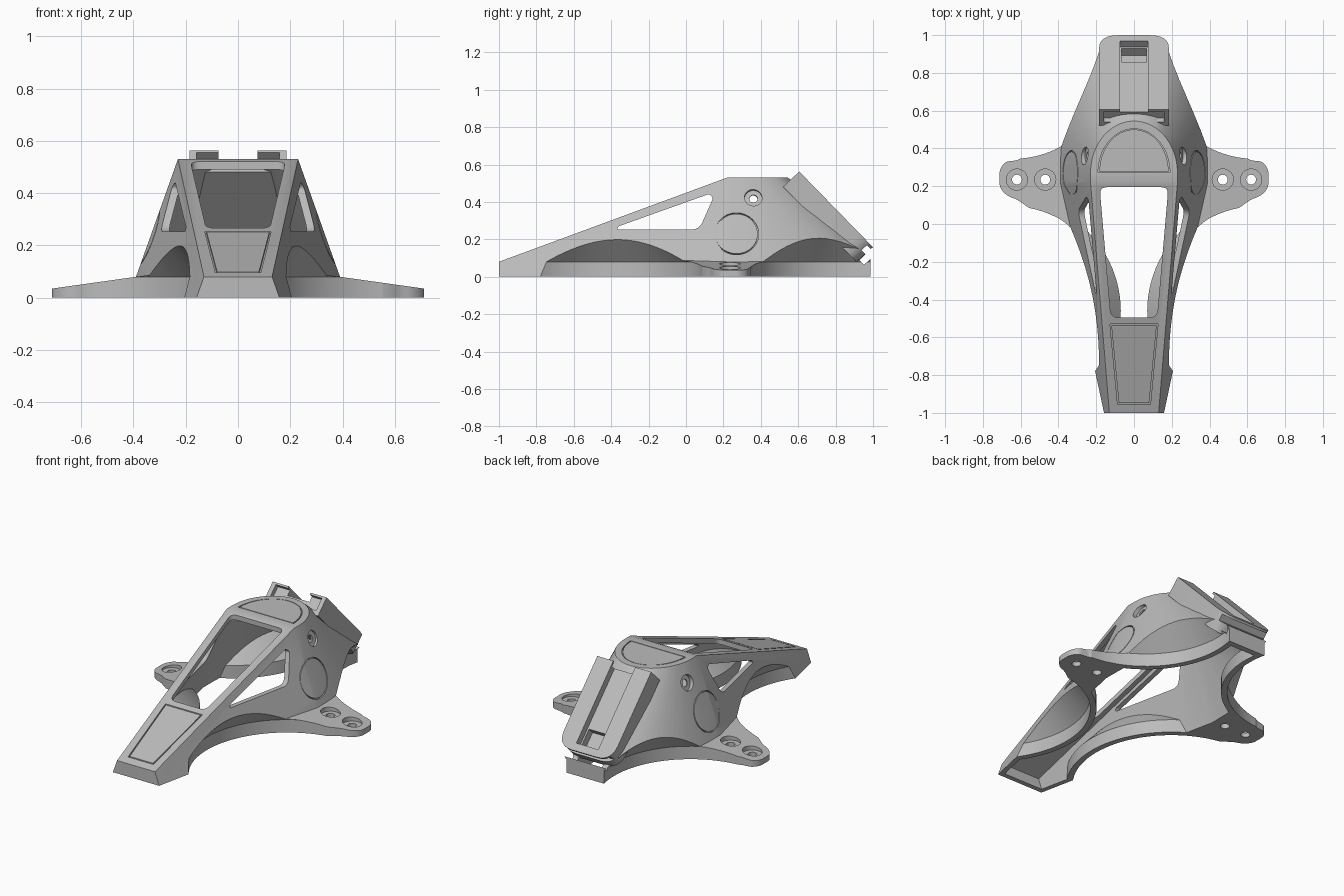
import bpy, bmesh
from math import cos, sin, pi
from mathutils import Matrix, Vector

if "Cube" in bpy.data.objects:
    bpy.data.objects.remove(bpy.data.objects["Cube"])

grey = bpy.data.materials.new("plain_grey")
grey.use_nodes = True
grey.diffuse_color = (0.5, 0.5, 0.5, 1)
grey.node_tree.nodes["Principled BSDF"].inputs["Base Color"].default_value = (0.5, 0.5, 0.5, 1)


def loft(name, rings, matrix=Matrix(), caps=None, cyclic=False):
    """Skin a stack of equal rings; close it with caps or back onto itself."""
    bm = bmesh.new()
    rows = [[bm.verts.new(matrix @ Vector(p)) for p in r] for r in rings]
    n = len(rows[0])
    pairs = list(zip(rows, rows[1:])) + ([(rows[-1], rows[0])] if cyclic else [])
    for a, b in pairs:
        for i in range(n):
            j = (i + 1) % n
            bm.faces.new((a[i], a[j], b[j], b[i]))
    if not cyclic:
        bm.faces.new(rows[0])
        for idx in caps or [range(n)]:
            bm.faces.new([rows[-1][i] for i in idx])
    bmesh.ops.recalc_face_normals(bm, faces=bm.faces)
    mesh = bpy.data.meshes.new(name)
    bm.to_mesh(mesh)
    bm.free()
    mesh.materials.append(grey)
    ob = bpy.data.objects.new(name, mesh)
    bpy.context.scene.collection.objects.link(ob)
    return ob


def prism(name, outline, z0, z1, matrix=Matrix()):
    return loft(name, [[(x, y, z) for x, y in outline] for z in (z0, z1)], matrix)


def box(name, x0, x1, y0, y1, z0, z1, matrix=Matrix()):
    return prism(name, [(x0, y0), (x1, y0), (x1, y1), (x0, y1)], z0, z1, matrix)


def circle(r, n=40, cx=0, cy=0):
    return [(cx + r * cos(2 * pi * i / n), cy + r * sin(2 * pi * i / n)) for i in range(n)]


def rounded(points, radii, steps=6):
    """Round each corner of an outline with a short curve."""
    out = []
    for i, p in enumerate(points):
        p, a, b = (Vector(q) for q in (p, points[i - 1], points[(i + 1) % len(points)]))
        r = radii[i]
        if r == 0:
            out.append(tuple(p))
            continue
        s, e = p + (a - p).normalized() * r, p + (b - p).normalized() * r
        for k in range(steps + 1):
            t = k / steps
            out.append(tuple(s * (1 - t) ** 2 + p * 2 * t * (1 - t) + e * t * t))
    return out


def groove(outer, inner, surface, depth=0.01, matrix=Matrix()):
    """Thin closed channel that follows a height rule."""
    ring = lambda o, dz: [(x, y, surface(y) + dz) for x, y in o]
    return loft("groove", [ring(outer, -depth), ring(outer, 0.03),
                           ring(inner, 0.03), ring(inner, -depth)], matrix, cyclic=True)


def combine(target, tools, operation):
    """Apply booleans one at a time, changing solver if the body collapses."""
    for tool in tools:
        for solver in ('EXACT', 'MANIFOLD', 'FLOAT'):
            mod = target.modifiers.new("bool", 'BOOLEAN')
            mod.operation, mod.solver, mod.object = operation, solver, tool
            mesh = bpy.data.meshes.new_from_object(
                target.evaluated_get(bpy.context.evaluated_depsgraph_get()))
            target.modifiers.clear()
            if len(mesh.vertices) > 0.6 * len(target.data.vertices):
                target.data = mesh
                break
        bpy.data.objects.remove(tool)


def side_x(y, z, t=0):
    return 0.23 - t + 0.213 * (y - 0.22) - 0.356 * (z - 0.53)


def slope_z(y):
    return 0.08 + 0.369 * (y + 1)


def body(name, t, base):
    """Sloped nose running into a half-conical tail, shrunk by t."""
    nose, top = -1 + t, 0.53 - t

    def ring(z, nose_z):
        a, b = side_x(0.22, z, t), 0.275 - t + 1.25 * (0.53 - z)
        half = [(side_x(nose, nose_z, t), nose, nose_z), (a, 0.22, z)]
        arc = [(a * cos(pi * i / 48), 0.27 + b * sin(pi * i / 48), z) for i in range(49)]
        return half + arc + [(-x, y, h) for x, y, h in reversed(half)]

    rings = [ring(base, base), ring(top, slope_z(nose) - 1.07 * t)]
    n = len(rings[0])
    return loft(name, rings, caps=[(0, 1, n - 2, n - 1), range(1, n - 1)])


def arches(extra):
    """Round recesses between nose, feet and heel, flaring outward as they rise."""
    out = []
    for side in (1, -1):
        for cx, cy, r in ((0.66, -0.46, 0.555), (0.64, 0.87, 0.525)):
            levels = ((-0.15, r), (0.08, r), (0.55, r - 0.43))
            out.append(loft("arch", [[(x, y, z) for x, y in circle(q + extra, 96, side * cx, cy)]
                                     for z, q in levels]))
    return out


# Frame of the tilted rear mount
along, normal = Vector((0, 0.698, -0.716)), Vector((0, 0.716, 0.698))
tilt = Matrix.Translation((0, 0.605, 0.563)) @ Matrix(
    ((1, 0, 0), (0, along.y, normal.y), (0, along.z, normal.z))).to_4x4()

# Outer hull with the two mounting feet
shell = body("body_shell", 0, 0)
foot_plan = rounded([(0.34, -0.05), (0.52, 0.06), (0.62, 0.13), (0.67, 0.148), (0.712, 0.19),
                     (0.712, 0.29), (0.68, 0.33), (0.61, 0.338), (0.5, 0.45), (0.34, 0.5)],
                    [0, 0, 0.02, 0.025, 0.03, 0.025, 0.02, 0.02, 0, 0])
feet = [loft("foot", [[(s * x, y, 0) for x, y in foot_plan],
                      [(s * x, y, 0.08 - 0.14 * (x - 0.39)) for x, y in foot_plan]])
        for s in (1, -1)]
combine(shell, feet, 'UNION')
combine(shell, arches(0), 'DIFFERENCE')

# Hollow interior, with the tail trimmed flat behind and under the mount
hollow = body("hollow", 0.03, -0.1)
combine(hollow, arches(0.035) + [box("tail_limit", -1, 1, 0.95, 2, -1, 1)], 'DIFFERENCE')
combine(shell, [hollow, box("tail_trim", -1, 1, 0.987, 2, -1, 1),
                box("mount_seat", -0.18, 0.18, 0.03, 0.6, -0.1, 0.4, tilt)], 'DIFFERENCE')

# Window openings
front_window = rounded([(-0.122, -0.495), (0.122, -0.495), (0.182, 0.195), (-0.182, 0.195)],
                       [0.04] * 4)
side_window = rounded([(-0.37, 0.253), (0.07, 0.253), (0.145, 0.42), (0.125, 0.443), (-0.36, 0.27)],
                      [0.007, 0.04, 0.012, 0.012, 0.007])
sideways = Matrix(((0, 0, 1, 0), (1, 0, 0, 0), (0, 1, 0, 0), (0, 0, 0, 1)))
cuts = [prism("front_window", front_window, 0.215, 0.7),
        prism("side_window", side_window, -0.6, 0.6, sideways)]

# Screw holes and round side grooves
for s in (1, -1):
    for x in (0.47, 0.62):
        top = 0.08 - 0.14 * (x - 0.39)
        cuts += [prism("screw", circle(0.026, 24, s * x, 0.235), -0.1, 0.2),
                 prism("recess", circle(0.056, 32, s * x, 0.235), top - 0.02, 0.2)]
    turn = Vector((s, 0, 0.356)).to_track_quat('Z', 'Y').to_matrix().to_4x4()
    spot = Matrix.Translation((s * side_x(0.22, 0.23), 0.27, 0.23)) @ turn
    cuts.append(groove(circle(0.119, 48), circle(0.113, 48), lambda y: 0, 0.014, spot))
    spot = Matrix.Translation((s * side_x(0.22, 0.425), 0.36, 0.425)) @ turn
    cuts += [prism("screw", circle(0.022, 24), -0.15, 0.1, spot),
             prism("recess", circle(0.047, 32), -0.025, 0.1, spot)]

# Panel lines on the roof and the nose
dome = lambda r, y0: [(r * cos(pi * i / 32), y0 + r * 1.22 * sin(pi * i / 32)) for i in range(33)]
cuts.append(groove(dome(0.19, 0.272), dome(0.183, 0.277), lambda y: 0.53))
panel = lambda d: [(-0.087 + d, -0.955 + d), (0.087 - d, -0.955 + d),
                   (0.127 - d, -0.53 - d), (-0.127 + d, -0.53 - d)]
cuts.append(groove(panel(0), panel(0.007), slope_z))
combine(shell, cuts, 'DIFFERENCE')

# Tilted rear mount with its channel, end pocket and lip
mount_plan = rounded([(-0.185, 0), (0.185, 0), (0.185, 0.565), (-0.185, 0.565)], [0, 0, 0.1, 0.1])
mount = prism("rear_mount", mount_plan, -0.118, 0, tilt)
combine(mount, [box("channel", -0.075, 0.075, -0.02, 0.52, -0.045, 0.02, tilt),
                box("catch", -0.065, 0.065, 0.41, 0.51, -0.095, 0.02, tilt),
                box("pocket", -0.158, 0.158, -0.02, 0.03, -0.09, -0.012, tilt),
                box("lip_gap", -0.3, 0.3, 0.535, 0.6, -0.055, -0.015, tilt)], 'DIFFERENCE')

# Smooth the curved walls, keep the creases
for ob in (shell, mount):
    bpy.ops.object.select_all(action='DESELECT')
    ob.select_set(True)
    bpy.context.view_layer.objects.active = ob
    bpy.ops.object.shade_smooth_by_angle(angle=pi / 7)
